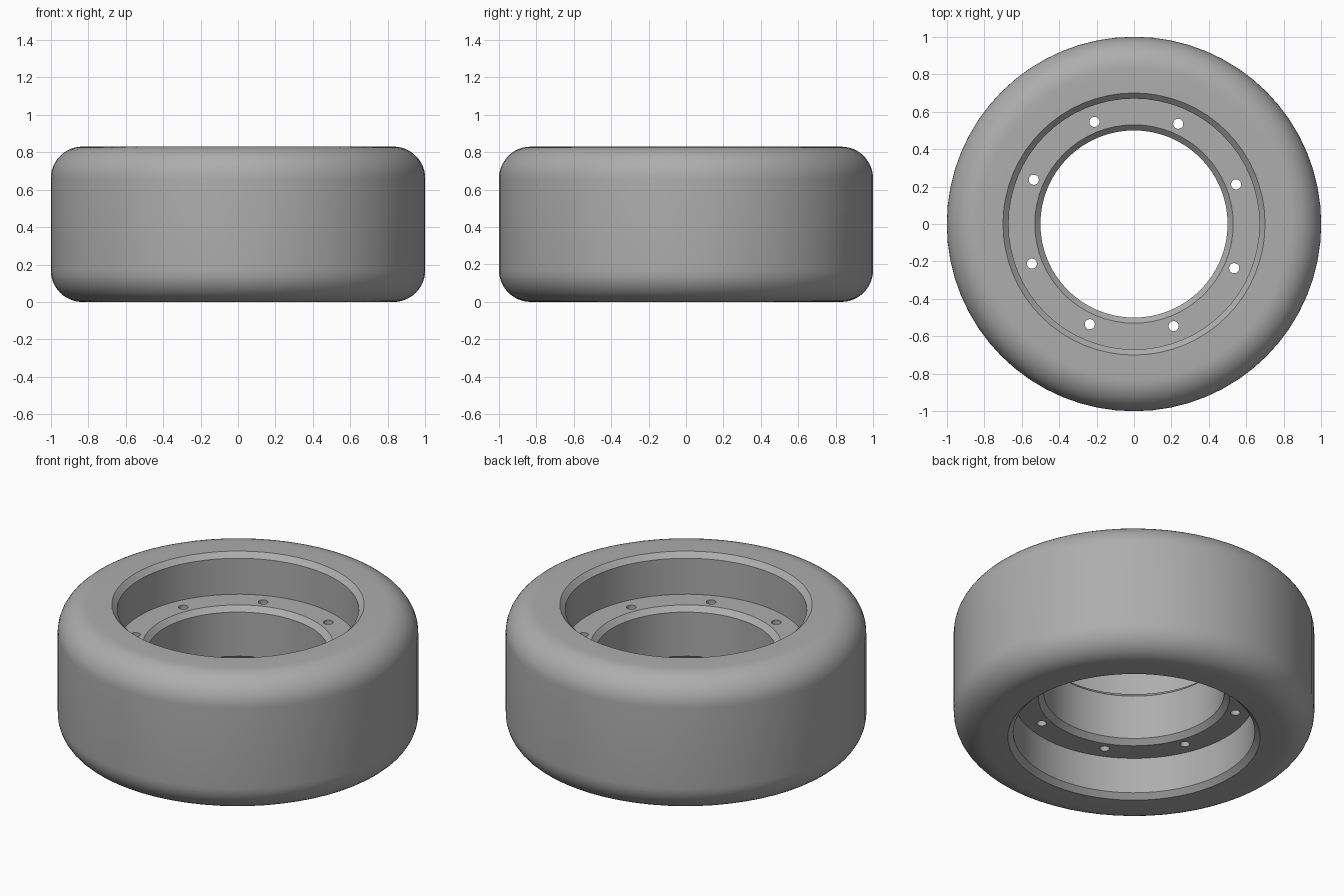
import bpy, bmesh, math
from mathutils import Matrix

cube = bpy.data.objects.get("Cube")
if cube:
    bpy.data.objects.remove(cube, do_unlink=True)

HEIGHT, OUTER, FILLET = 0.83, 1.0, 0.17
RIM, BORE, CHAMFER, LEDGE = 0.67, 0.50, 0.03, 0.58
SIDES, FILLET_STEPS = 64, 12
HOLES, HOLE_RING, HOLE_RADIUS, HOLE_START = 8, 0.585, 0.027, math.radians(21.2)

grey = bpy.data.materials.new("wheel grey")
grey.use_nodes = True
colour = (0.42, 0.42, 0.42, 1)
grey.diffuse_color = colour
grey.node_tree.nodes["Principled BSDF"].inputs["Base Color"].default_value = colour

# Upper half of the cross-section, from the inner bore to the outer wall
upper = [(BORE, LEDGE - CHAMFER), (BORE + CHAMFER, LEDGE), (RIM, LEDGE),
         (RIM, HEIGHT - CHAMFER), (RIM + CHAMFER, HEIGHT)]
for i in range(FILLET_STEPS + 1):
    a = math.pi / 2 * (1 - i / FILLET_STEPS)
    upper.append((OUTER - FILLET + FILLET * math.cos(a),
                  HEIGHT - FILLET + FILLET * math.sin(a)))
profile = upper + [(r, HEIGHT - z) for r, z in reversed(upper)]

# Wheel body: the cross-section revolved around z
bm = bmesh.new()
rings = [[bm.verts.new((r * math.cos(t), r * math.sin(t), z)) for r, z in profile]
         for t in (math.tau * s / SIDES for s in range(SIDES))]
n = len(profile)
for s in range(SIDES):
    a, b = rings[s], rings[(s + 1) % SIDES]
    for k in range(n):
        j = (k + 1) % n
        bm.faces.new((a[k], a[j], b[j], b[k]))
bmesh.ops.recalc_face_normals(bm, faces=bm.faces)
mesh = bpy.data.meshes.new("wheel_body")
bm.to_mesh(mesh)
bm.free()
mesh.materials.append(grey)
wheel = bpy.data.objects.new("wheel_body", mesh)
bpy.context.collection.objects.link(wheel)

# Bolt holes through the inner flange
bm = bmesh.new()
for h in range(HOLES):
    t = HOLE_START + math.tau * h / HOLES
    place = Matrix.Translation((HOLE_RING * math.cos(t), HOLE_RING * math.sin(t), HEIGHT / 2))
    bmesh.ops.create_cone(bm, cap_ends=True, segments=20, radius1=HOLE_RADIUS,
                          radius2=HOLE_RADIUS, depth=HEIGHT * 0.8, matrix=place)
cut_mesh = bpy.data.meshes.new("bolt_hole_cutter")
bm.to_mesh(cut_mesh)
bm.free()
cut_mesh.materials.append(grey)
cutter = bpy.data.objects.new("bolt_hole_cutter", cut_mesh)
cutter.hide_render = True
bpy.context.collection.objects.link(cutter)

bpy.ops.object.select_all(action='DESELECT')
wheel.select_set(True)
bpy.context.view_layer.objects.active = wheel
cut = wheel.modifiers.new("bolt holes", 'BOOLEAN')
cut.operation, cut.solver, cut.object = 'DIFFERENCE', 'EXACT', cutter
bpy.ops.object.modifier_apply(modifier=cut.name)
bpy.data.objects.remove(cutter, do_unlink=True)
bpy.ops.object.shade_smooth_by_angle(angle=math.radians(30))
